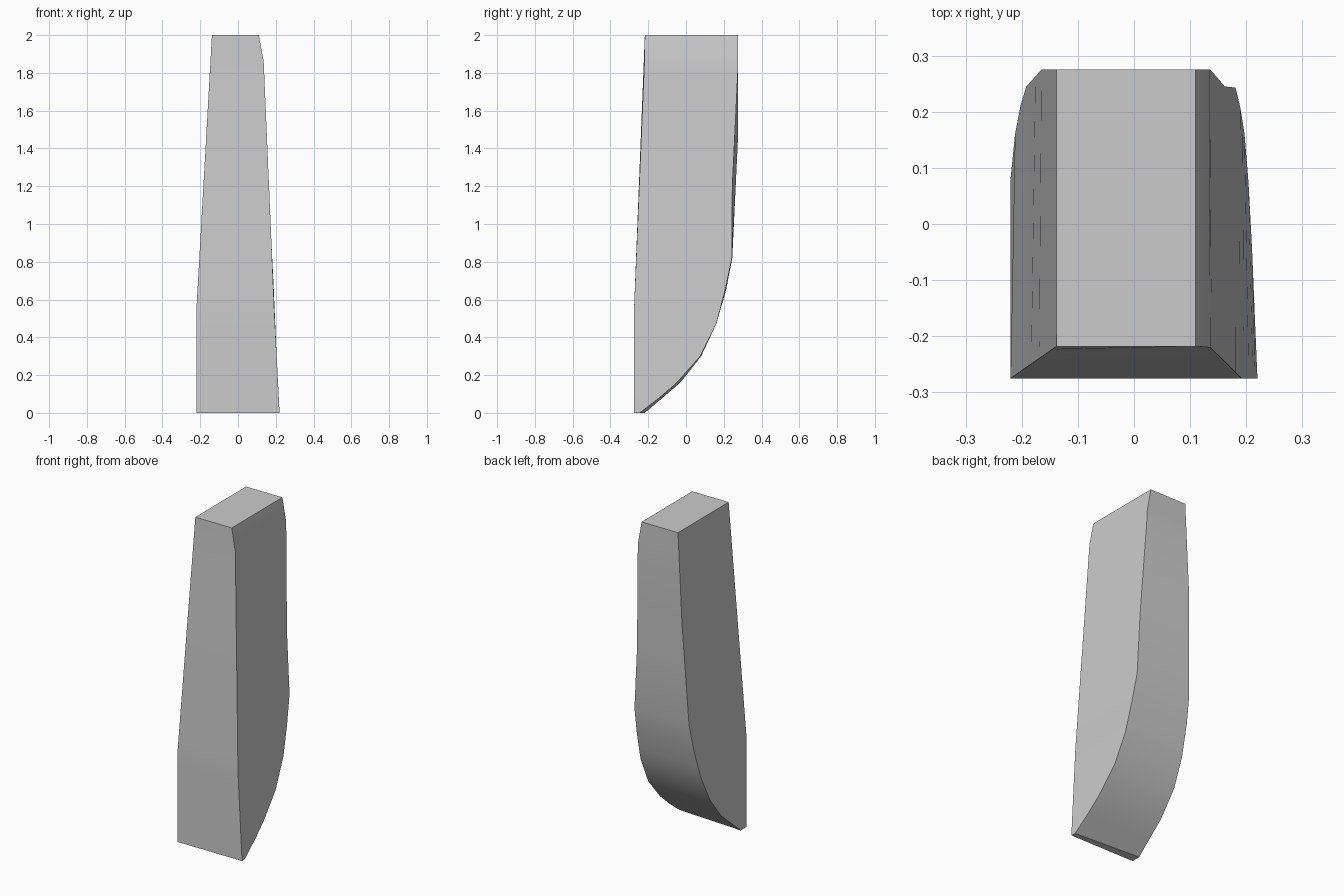
import bpy, bmesh, math

cube = bpy.data.objects.get("Cube")
if cube:
    bpy.data.objects.remove(cube, do_unlink=True)

grey = bpy.data.materials.new("plain grey")
grey.use_nodes = True
colour = (0.6, 0.6, 0.6, 1)
grey.diffuse_color = colour
grey.node_tree.nodes["Principled BSDF"].inputs["Base Color"].default_value = colour

# Four long corner edges, as (z, x, y) from bottom to top
front_right = [(0, -.22, -.275), (.55, -.22, -.275), (2, -.138, -.218)]
front_left = [(0, .22, -.275), (.55, .192, -.275), (1.86, .136, -.22), (2, .11, -.218)]
back_left = [(0, .218, -.245), (.13, .212, -.075), (.3, .204, .075), (.47, .197, .16),
             (.64, .19, .205), (.82, .181, .243), (1.2, .162, .245), (1.8, .137, .274),
             (1.86, .135, .275), (2, .11, .275)]
back_right = [(0, -.22, -.218), (.16, -.22, -.03), (.3, -.22, .08), (.47, -.212, .16),
              (.65, -.202, .212), (.82, -.192, .245), (1.45, -.165, .275), (2, -.138, .275)]
edges = [front_right, front_left, back_left, back_right]


def point_at(edge, z):
    """Point on a corner edge at height z."""
    for (z0, x0, y0), (z1, x1, y1) in zip(edge, edge[1:]):
        if z <= z1:
            t = (z - z0) / (z1 - z0)
            return (x0 + t * (x1 - x0), y0 + t * (y1 - y0), z)


# Loft the tapered block through a section at each height
heights = [0, .08, .16, .3, .47, .55, .65, .82, 1.2, 1.45, 1.8, 1.86, 2]
bm = bmesh.new()
rings = [[bm.verts.new(point_at(e, z)) for e in edges] for z in heights]
for low, high in zip(rings, rings[1:]):
    for i in range(4):
        j = (i + 1) % 4
        bm.faces.new((low[i], low[j], high[j], high[i]))
bm.faces.new(rings[0][::-1])
bm.faces.new(rings[-1])
bmesh.ops.recalc_face_normals(bm, faces=bm.faces)

mesh = bpy.data.meshes.new("tapered_block")
bm.to_mesh(mesh)
bm.free()
mesh.materials.append(grey)
block = bpy.data.objects.new("tapered_block", mesh)
bpy.context.collection.objects.link(block)

# Smooth the curved back and keep the corners crisp
bpy.context.view_layer.objects.active = block
block.select_set(True)
bpy.ops.object.shade_smooth_by_angle(angle=math.radians(30))
